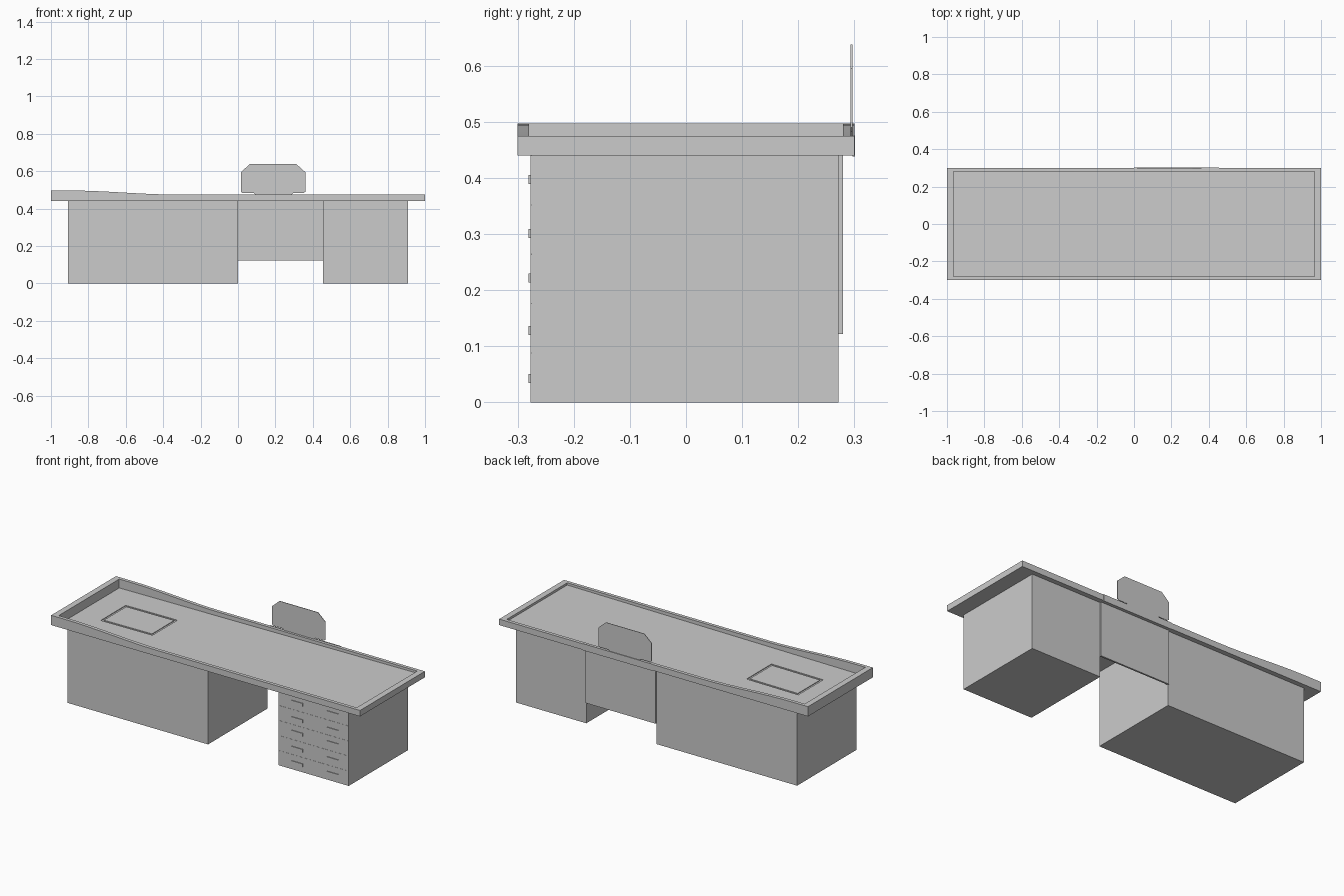
import bpy, bmesh

if "Cube" in bpy.data.objects:
    bpy.data.objects.remove(bpy.data.objects["Cube"])


def prism(name, pts, lo, hi):
    """Extrude an x-z outline along y from lo to hi."""
    bm = bmesh.new()
    face = bm.faces.new([bm.verts.new((x, lo, z)) for x, z in pts])
    ext = bmesh.ops.extrude_face_region(bm, geom=[face])
    verts = [v for v in ext["geom"] if isinstance(v, bmesh.types.BMVert)]
    bmesh.ops.translate(bm, verts=verts, vec=(0, hi - lo, 0))
    bmesh.ops.recalc_face_normals(bm, faces=bm.faces)
    me = bpy.data.meshes.new(name)
    bm.to_mesh(me)
    bm.free()
    ob = bpy.data.objects.new(name, me)
    bpy.context.collection.objects.link(ob)
    return ob


def box(name, x0, x1, y0, y1, z0, z1):
    return prism(name, [(x0, z0), (x1, z0), (x1, z1), (x0, z1)], y0, y1)


def cut(target, cutter):
    mod = target.modifiers.new("cut", "BOOLEAN")
    mod.operation = "DIFFERENCE"
    mod.solver = "EXACT"
    mod.object = cutter
    bpy.context.view_layer.objects.active = target
    bpy.ops.object.modifier_apply(modifier=mod.name)
    bpy.data.objects.remove(cutter)


def floor_z(x):
    return 0.4535 + 0.0088 * x


def sloped(name, x0, x1, y0, y1, below, above):
    """Block that follows the sloping work surface."""
    return prism(name, [(x0, floor_z(x0) - below), (x1, floor_z(x1) - below),
                        (x1, floor_z(x1) + above), (x0, floor_z(x0) + above)], y0, y1)


# Worktop with a raised left rim blending down to the right
rim = []
for i in range(9):
    t = i / 8
    rim.append((-0.9 + 0.58 * t, 0.497 - 0.022 * t * t * (3 - 2 * t)))
top = prism("worktop", [(-1, 0.44), (1, 0.44), (1, 0.475)] + rim[::-1] + [(-1, 0.497)], -0.3, 0.3)

# Sloping tray and the framed drain panel set into it
cut(top, sloped("tray_cutter", -0.965, 0.965, -0.28, 0.28, 0, 0.2))
cut(top, sloped("drain_cutter", -0.81, -0.475, -0.112, 0.118, 0.004, 0.05))
sloped("drain_panel", -0.798, -0.487, -0.1, 0.106, 0.004, 0)

# Cabinets, rear panel and rear edge strip
box("left_cabinet", -0.91, 0, -0.277, 0.272, 0, 0.44)
box("right_cabinet", 0.455, 0.91, -0.276, 0.272, 0, 0.44)
box("rear_panel", 0, 0.455, 0.27, 0.28, 0.122, 0.44)
box("rear_edge_strip", 0, 0.455, 0.297, 0.301, 0.438, 0.477)

# Drawer fronts and handles, five rows by two columns
levels = [0, 0.088, 0.176, 0.264, 0.352, 0.44]
handles = [0.043, 0.128, 0.222, 0.301, 0.397]
for row, hz in enumerate(handles):
    for col, hx in enumerate((0.578, 0.808)):
        x0 = 0.455 + 0.2275 * col
        box(f"drawer_front_{row}_{col}", x0 + 0.001, x0 + 0.2265, -0.277, -0.27,
            levels[row] + 0.001, levels[row + 1] - 0.001)
        box(f"drawer_handle_{row}_{col}", hx - 0.038, hx + 0.038, -0.281, -0.276,
            hz - 0.008, hz + 0.008)

# Upright splash plate with clipped corners
outline = [(0.1, 0.47), (0.28, 0.47), (0.295, 0.483), (0.35, 0.483), (0.36, 0.49), (0.36, 0.595),
           (0.312, 0.638), (0.063, 0.638), (0.015, 0.595), (0.015, 0.49), (0.025, 0.483), (0.085, 0.483)]
prism("upright_plate", outline, 0.2935, 0.2965)
